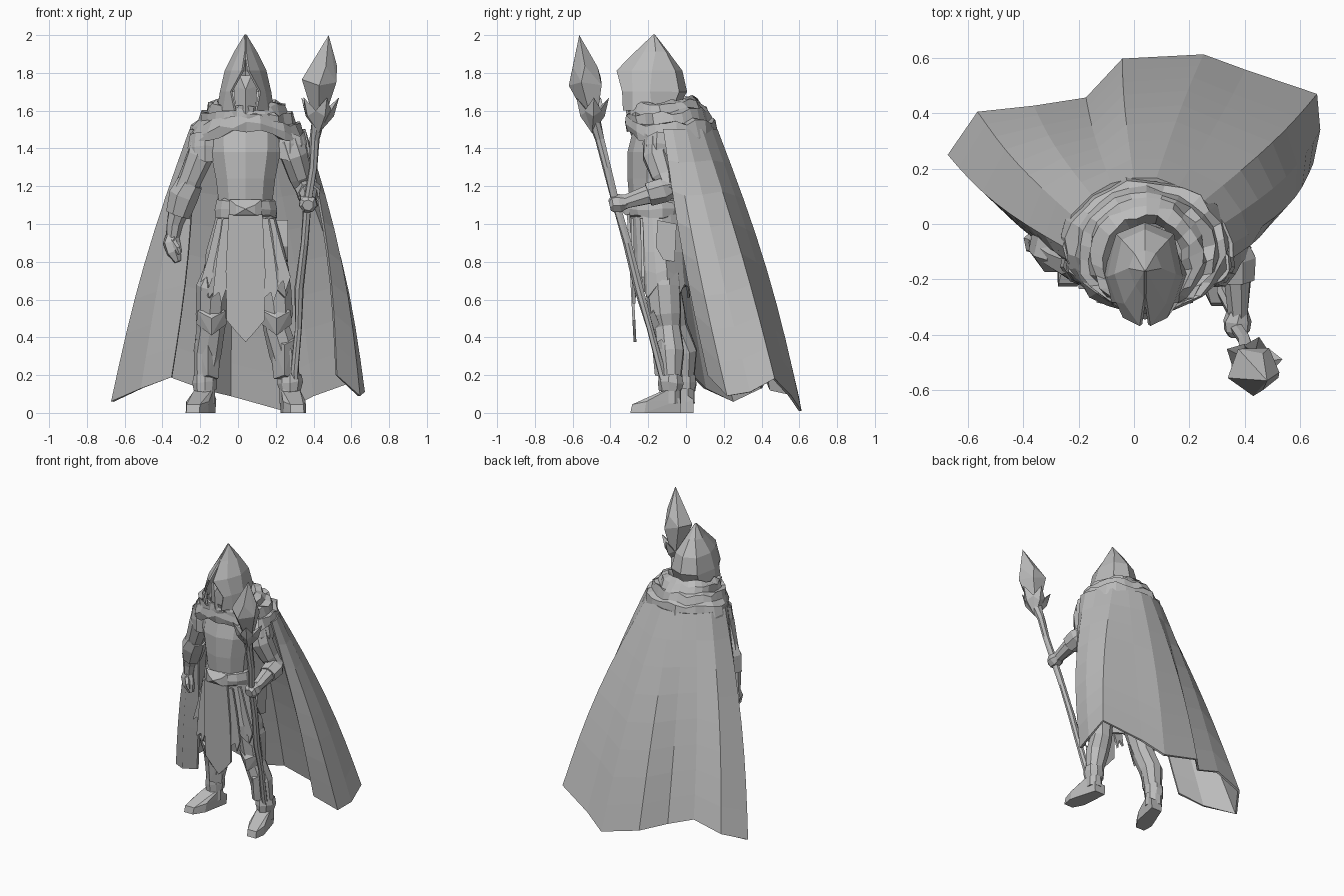
import bpy, bmesh, math, random
from mathutils import Vector

random.seed(4)
grey = bpy.data.materials.new("stone_grey")
grey.diffuse_color = (0.5, 0.5, 0.5, 1)


def finish(name, bm, thick=0):
    bmesh.ops.recalc_face_normals(bm, faces=bm.faces)
    me = bpy.data.meshes.new(name)
    bm.to_mesh(me)
    bm.free()
    ob = bpy.data.objects.new(name, me)
    bpy.context.collection.objects.link(ob)
    me.materials.append(grey)
    if thick:
        m = ob.modifiers.new("thickness", 'SOLIDIFY')
        m.thickness, m.offset = thick, 0
    return ob


def loft(name, rings, closed=True, caps=True, thick=0):
    """Skin a list of equally long point rings."""
    bm = bmesh.new()
    rows = [[bm.verts.new(p) for p in r] for r in rings]
    n = len(rows[0])
    for a, b in zip(rows, rows[1:]):
        for i in range(n if closed else n - 1):
            j = (i + 1) % n
            bm.faces.new((a[i], a[j], b[j], b[i]))
    if closed and caps:
        bm.faces.new(rows[0])
        bm.faces.new(rows[-1])
    return finish(name, bm, thick)


def hull(name, pts):
    bm = bmesh.new()
    for p in pts:
        bm.verts.new(p)
    out = bmesh.ops.convex_hull(bm, input=bm.verts)
    bmesh.ops.delete(bm, geom=[v for v in out["geom_interior"] if isinstance(v, bmesh.types.BMVert)], context='VERTS')
    return finish(name, bm)


def ring(cx, cy, z, rx, ry, n=10, jit=0, zj=0):
    """Ellipse of points, starting at the front."""
    out = []
    for i in range(n):
        a = 2 * math.pi * i / n - math.pi / 2
        k = 1 + random.uniform(-jit, jit)
        out.append((cx + rx * k * math.cos(a), cy + ry * k * math.sin(a), z + random.uniform(-zj, zj)))
    return out


def tube(name, path, n=8, jit=0.06):
    """Limb through (x, y, z, radius) points."""
    pts = [Vector(p[:3]) for p in path]
    rings = []
    for i, p in enumerate(pts):
        d = (pts[min(i + 1, len(pts) - 1)] - pts[max(i - 1, 0)]).normalized()
        u = d.cross(Vector((0.3, 1, 0.2))).normalized()
        v = d.cross(u)
        rings.append([p + (u * math.cos(t) + v * math.sin(t)) * path[i][3] * random.uniform(1 - jit, 1 + jit)
                      for t in (2 * math.pi * k / n for k in range(n))])
    return loft(name, rings)


def panel(name, outline, y0, y1, thick=0.015):
    """Hanging cloth strip; y runs from y0 at the top to y1 at the bottom."""
    zs = [p[1] for p in outline]
    bm = bmesh.new()
    bm.faces.new([bm.verts.new((x, y0 + (y1 - y0) * (max(zs) - z) / (max(zs) - min(zs)), z)) for x, z in outline])
    return finish(name, bm, thick)


# Cape: each column runs from shoulder (x, y) to hem (x, y, z), bulging by the last value
cols = [(-.23, -.14, -.35, .04, .19, 0), (-.24, -.12, -.51, .10, .13, .02), (-.25, -.08, -.665, .25, .06, .035),
        (-.22, .03, -.56, .40, .13, .03), (-.15, .10, -.36, .42, .19, .03), (-.08, .14, -.17, .45, .12, .02),
        (0, .16, -.04, .59, .09, .035), (.08, .16, .25, .605, .01, .04), (.16, .13, .40, .55, .09, .035),
        (.25, .08, .655, .465, .18, .045), (.32, 0, .665, .34, .11, .05), (.35, -.07, .64, .22, .09, .05),
        (.35, -.12, .52, .12, .20, .04)]
rows = []
for k in range(9):
    t = k / 8
    row = []
    for i, (tx, ty, hx, hy, hz, bulge) in enumerate(cols):
        out = Vector((tx - .05, ty, 0)).normalized() * bulge if i else Vector((.028, -.02, 0))
        row.append(Vector((tx + (hx - tx) * t, ty + (hy - ty) * t, 1.50 + (hz - 1.50) * t)) + out * math.sin(math.pi * t))
    rows.append(row)
loft("cape", rows, closed=False, thick=0.014)

# Shoulder mantle: one folded cloth, higher at the nape and raised over the chest
N = 26
mantle = []
for z, rx, ry, cy, low in [(1.60, .13, .15, -.15, 0), (1.65, .16, .17, -.14, 0), (1.635, .20, .19, -.12, 0),
                           (1.595, .21, .20, -.11, 0), (1.59, .245, .215, -.10, .2), (1.54, .255, .22, -.09, .4),
                           (1.53, .285, .235, -.08, .6), (1.46, .30, .245, -.075, .9), (1.415, .305, .24, -.07, 1),
                           (1.43, .26, .21, -.07, 1)]:
    mantle.append([(x, y, zz + .11 * (y - cy) * (1 - low) + .075 * low * max(0, (cy - y) / ry) ** 3)
                   for x, y, zz in ring(.045, cy, z, rx, ry, N, .045, .015)])
loft("mantle", mantle, caps=False)

# Hood: half outline at each height, mirrored about the head's centre line
CX = .04
hood = [(2.0, [(0, -.17)] * 5),
        (1.91, [(0, -.265), (.03, -.22), (.055, -.16), (.035, -.11), (0, -.10)]),
        (1.81, [(.015, -.365), (.07, -.285), (.105, -.18), (.08, -.06), (0, -.025)]),
        (1.70, [(.075, -.335), (.10, -.28), (.13, -.19), (.10, -.04), (0, 0)]),
        (1.60, [(.055, -.33), (.115, -.28), (.145, -.18), (.10, -.08), (0, -.06)])]
loft("hood", [[(CX + x, y, z) for x, y in h] + [(CX - x, y, z) for x, y in h[-2::-1]] for z, h in hood],
     closed=False, thick=0.012)

# Head and mask
hull("face_mask", [(CX + s * x, y, z) for s in (-1, 1) for x, y, z in
                   ((0, -.315, 1.57), (0, -.325, 1.71), (.055, -.28, 1.62), (.062, -.28, 1.73), (.03, -.30, 1.785), (.05, -.2, 1.62), (.06, -.2, 1.76))])

# Torso with a keeled chest, belt and skirt
loft("torso", [ring(.04, cy, z, rx, ry, 10) for z, rx, ry, cy in
               ((1.02, .15, .13, -.15), (1.08, .145, .135, -.16), (1.24, .165, .15, -.16),
                (1.38, .195, .155, -.155), (1.5, .20, .14, -.14), (1.58, .10, .10, -.14))], caps=False)
loft("belt", [ring(.04, -.16, z, rx, ry, 14, .03, .01) for z, rx, ry in
              ((1.13, .14, .13), (1.12, .16, .148), (1.08, .17, .156), (1.04, .165, .15), (1.03, .14, .13))], caps=False)
hull("belt_knot", [(.04 + s * x, y, z) for s in (-1, 1) for x, y, z in
                   ((.0, -.345, 1.08), (.05, -.325, 1.10), (.05, -.325, 1.05), (.085, -.30, 1.13), (.085, -.30, 1.04))])
hem = [p[:2] + (p[2] + (.05 if i % 3 else -.02),) for i, p in enumerate(ring(.04, -.125, .62, .23, .145, 18, .05, .01))]
loft("skirt", [ring(.04, -.155, 1.05, .15, .14, 18), ring(.04, -.14, .85, .20, .145, 18, .05),
               ring(.04, -.13, .74, .22, .15, 18, .06, .02), hem], caps=False, thick=.012)
panel("front_tabard", [(-.05, 1.05), (.13, 1.05), (.145, .75), (.14, .49), (.09, .43), (.04, .375), (-.01, .43), (-.06, .49), (-.065, .75)],
      -.305, -.27)

# Torn cloth strips fanning out over the thighs
for i, (x0, x1, w, z, y) in enumerate([(-.055, -.10, .035, .58, -.275), (-.085, -.165, .035, .66, -.225),
                                       (.135, .175, .035, .58, -.275), (.165, .24, .035, .64, -.225)]):
    panel("torn_strip_%d" % (i + 1), [(x0 - w * .7, 1.03), (x0 + w * .7, 1.03), ((x0 + x1) / 2 + w, .85), (x1 + w * 1.1, z + .08),
                                      (x1 + w * .3, z), (x1, z + .06), (x1 - w, z + .03), ((x0 + x1) / 2 - w, .82)], y - .01, y)
hull("hip_pouch", [(.235 + x, -.10 + y, z) for x in (-.03, .03) for y, z in ((-.05, 1.02), (.05, 1.0), (-.06, .88), (.04, .80), (-.02, .81))])

# Legs, knee plates, greaves and boots
for side, hx, kx, cx, ax, back, turn in (("left", -.08, -.14, -.16, -.175, .07, -.30), ("right", .15, .205, .245, .275, 0, .18)):
    tube(side + "_leg", [(hx, -.12, .78, .09), (kx * .95, -.12, .66, .092), (kx, -.11 + back * .4, .52, .085), (kx, -.10 + back * .5, .45, .075),
                         (cx, -.085 + back, .32, .078), (ax, -.08 + back, .16, .055), (ax, -.08 + back, .05, .055)], 9)
    ky = -.11 + back * .4
    hull(side + "_knee_plate", [(kx + x, ky + y, z) for x, y, z in
                                ((0, -.105, .50), (-.075, -.06, .54), (.075, -.06, .54), (-.08, -.03, .47), (.08, -.03, .47), (0, -.085, .41), (0, -.07, .57))])
    hull(side + "_greave", [(cx + x, -.08 + back + y, z) for x, y, z in
                            ((-.065, -.05, .39), (.06, -.05, .39), (0, -.10, .36), (0, -.085, .2), (-.055, -.03, .18), (.055, -.03, .18), (-.075, 0, .33), (.07, 0, .33))])
    loft(side + "_boot_cuff", [ring(ax, -.08 + back, z, r, r, 9, .06, .01) for z, r in ((.20, .064), (.16, .068), (.12, .06))], caps=False)
    foot = []
    for w, f, z in ((.04, .05, 0), (.045, .05, .07), (.05, -.02, .12), (.045, -.06, .11), (.06, -.14, 0), (.06, -.13, .06), (.035, -.215, 0), (.035, -.205, .045)):
        foot += [(ax + s * w - turn * -f * -1, -.08 + back + f, z) for s in (-1, 1)]
    hull(side + "_boot", foot)

# Arms with shoulder guards, cuffs and hands
tube("left_arm", [(-.17, -.13, 1.46, .08), (-.20, -.14, 1.36, .075), (-.25, -.12, 1.24, .064), (-.295, -.09, 1.14, .068), (-.335, -.07, 1.0, .046), (-.345, -.065, .93, .038)])
tube("left_elbow_cuff", [(-.25, -.11, 1.22, .07), (-.285, -.095, 1.15, .082), (-.318, -.08, 1.05, .066)], 7)
tube("left_hand", [(-.345, -.065, .95, .034), (-.352, -.065, .90, .048), (-.338, -.075, .85, .042), (-.318, -.08, .80, .018)], 6)
tube("left_thumb", [(-.345, -.09, .91, .018), (-.32, -.12, .87, .016), (-.31, -.12, .84, .009)], 5)
tube("right_arm", [(.27, -.15, 1.44, .08), (.295, -.155, 1.36, .075), (.33, -.12, 1.25, .064), (.365, -.10, 1.18, .062), (.375, -.2, 1.155, .052), (.375, -.33, 1.115, .037)])
tube("right_elbow_cuff", [(.365, -.07, 1.20, .05), (.37, -.12, 1.18, .07), (.375, -.20, 1.155, .062)], 7)
tube("right_hand", [(.375, -.31, 1.12, .037), (.372, -.35, 1.11, .052), (.37, -.385, 1.105, .048), (.37, -.405, 1.10, .03)], 7)
for name, x in (("left", -.175), ("right", .275)):
    loft(name + "_shoulder_guard", [ring(x, -.14, z, r, r, 9, .05, .015) for z, r in ((1.48, .08), (1.42, .09), (1.34, .082))], caps=False)

# Staff: gnarled shaft, thorny cup and crystal
tube("staff_shaft", [(.305, -.10, .08, .012), (.298, -.13, .22, .021), (.318, -.19, .45, .019), (.325, -.25, .66, .024), (.353, -.31, .90, .02),
                     (.37, -.375, 1.12, .022), (.40, -.42, 1.30, .022), (.408, -.46, 1.45, .026), (.425, -.485, 1.54, .036)], 7, .18)
hull("staff_crystal", [(.48, -.565, 2.0)] + ring(.43, -.525, 1.75, .095, .095, 5, .05, .03)
     + ring(.465, -.535, 1.83, .06, .065, 4, .05, .02) + ring(.43, -.495, 1.56, .03, .03, 5))
for i in range(5):
    a = 2 * math.pi * i / 5 + .1
    d, s = Vector((math.cos(a), math.sin(a) * .85, 0)), Vector((-math.sin(a), math.cos(a), 0))
    c = Vector((.428, -.497, 0))
    up = lambda z: Vector((0, 0, z))
    hull("staff_thorn_%d" % (i + 1), [c + up(1.48), c + d * .06 + s * .045 + up(1.60), c + d * .06 - s * .045 + up(1.60),
                                      c + d * .08 + up(1.57), c + d * .108 + up(1.67), c + d * .04 + up(1.61)])
